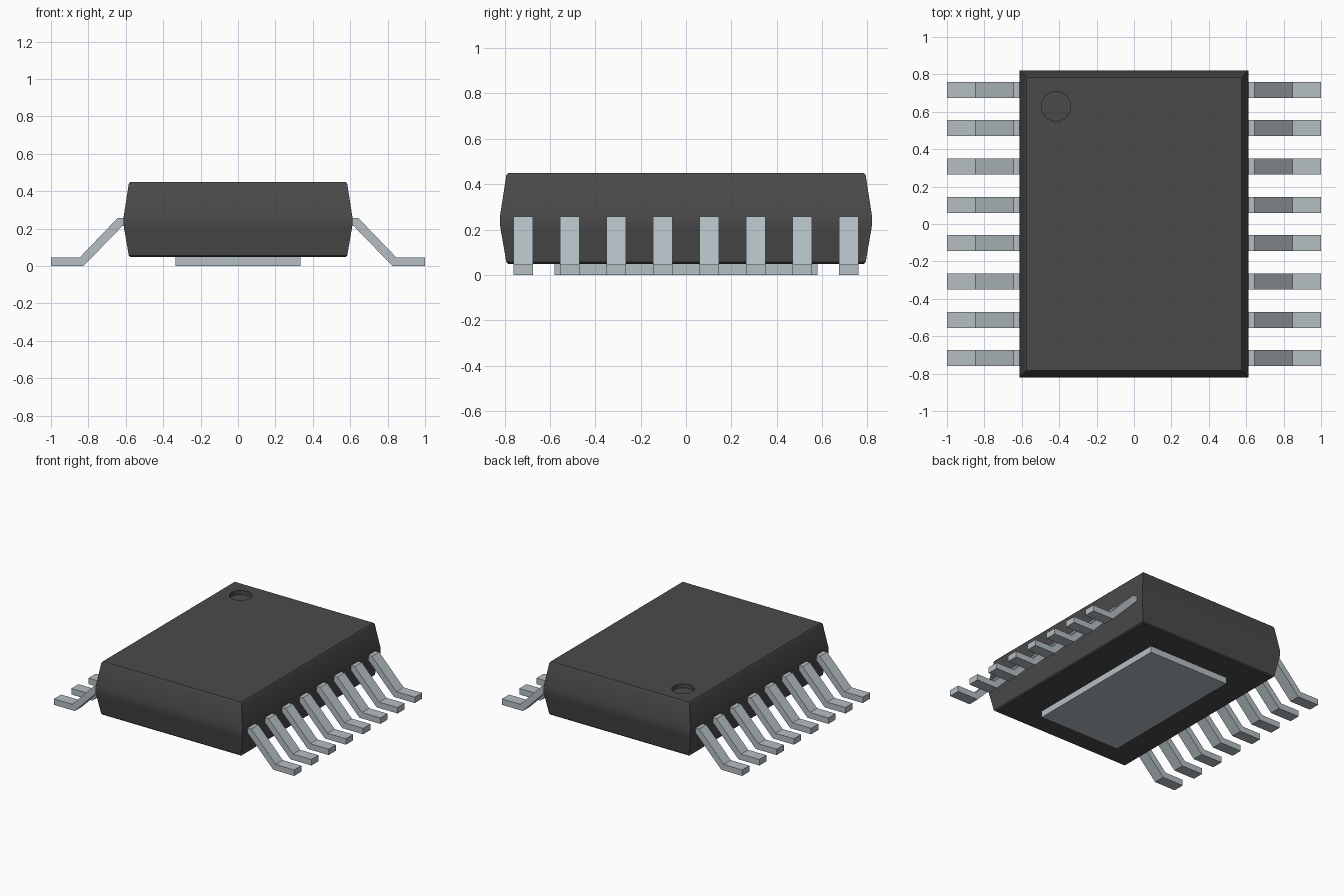
import bpy, bmesh, math

if "Cube" in bpy.data.objects:
    bpy.data.objects.remove(bpy.data.objects["Cube"])


def make_material(name, color):
    mat = bpy.data.materials.new(name)
    mat.use_nodes = True
    mat.diffuse_color = color
    mat.node_tree.nodes["Principled BSDF"].inputs["Base Color"].default_value = color
    return mat


PLASTIC = make_material("dark grey plastic", (0.068, 0.068, 0.068, 1))
METAL = make_material("tinned metal", (0.46, 0.52, 0.55, 1))


def finish(name, bm, mat):
    bmesh.ops.recalc_face_normals(bm, faces=bm.faces)
    mesh = bpy.data.meshes.new(name)
    bm.to_mesh(mesh)
    bm.free()
    mesh.materials.append(mat)
    obj = bpy.data.objects.new(name, mesh)
    bpy.context.collection.objects.link(obj)
    return obj


def bridge(bm, loops):
    """Skin a stack of vertex loops and cap both ends."""
    n = len(loops[0])
    for a, b in zip(loops, loops[1:]):
        for i in range(n):
            j = (i + 1) % n
            bm.faces.new((a[i], a[j], b[j], b[i]))
    bm.faces.new(loops[0])
    bm.faces.new(loops[-1])


# Package body: rectangular rings, widest at the softened waistline
HALF_X, HALF_Y = 0.613, 0.821
PROFILE = [(0.038, 0.048), (0.029, 0.056), (0.005, 0.195), (0.001, 0.22),
           (0.0, 0.24), (0.001, 0.26), (0.005, 0.285), (0.029, 0.44), (0.037, 0.45)]
bm = bmesh.new()
rings = []
for inset, z in PROFILE:
    x, y = HALF_X - inset, HALF_Y - inset
    rings.append([bm.verts.new((sx * x, sy * y, z))
                  for sx, sy in ((-1, -1), (1, -1), (1, 1), (-1, 1))])
bridge(bm, rings)
body = finish("package_body", bm, PLASTIC)

# Round recess marking the first pin
bm = bmesh.new()
bmesh.ops.create_cone(bm, cap_ends=True, segments=40, radius1=0.078, radius2=0.078, depth=0.06)
bmesh.ops.translate(bm, verts=bm.verts, vec=(-0.417, 0.628, 0.45))
cutter = finish("marker_cutter", bm, PLASTIC)
cutter.hide_render = True
mod = body.modifiers.new("marker_recess", 'BOOLEAN')
mod.operation = 'DIFFERENCE'
mod.solver = 'EXACT'
mod.object = cutter
bpy.context.view_layer.objects.active = body
body.select_set(True)
bpy.ops.object.modifier_apply(modifier=mod.name)
bpy.data.objects.remove(cutter)
bpy.ops.object.shade_smooth_by_angle(angle=math.radians(30))

# Thermal pad under the body
bm = bmesh.new()
bmesh.ops.create_cube(bm, size=1)
bmesh.ops.scale(bm, verts=bm.verts, vec=(0.67, 1.16, 0.054))
bmesh.ops.translate(bm, verts=bm.verts, vec=(0, 0, 0.027))
finish("thermal_pad", bm, METAL)

# Bent pins: side profile in x and z, extruded along y
PIN = [(0.58, 0.257), (0.643, 0.257), (0.847, 0.045), (1.0, 0.045),
       (1.0, 0.0), (0.826, 0.0), (0.618, 0.214), (0.58, 0.214)]
PITCH, HALF_WIDTH = 0.205, 0.0425
for side, sx in (("left", 1), ("right", -1)):
    for i in range(8):
        y = (i - 3.5) * PITCH
        bm = bmesh.new()
        bridge(bm, [[bm.verts.new((sx * px, y + d, pz)) for px, pz in PIN]
                    for d in (-HALF_WIDTH, HALF_WIDTH)])
        finish(f"{side}_pin_{i + 1}", bm, METAL)
